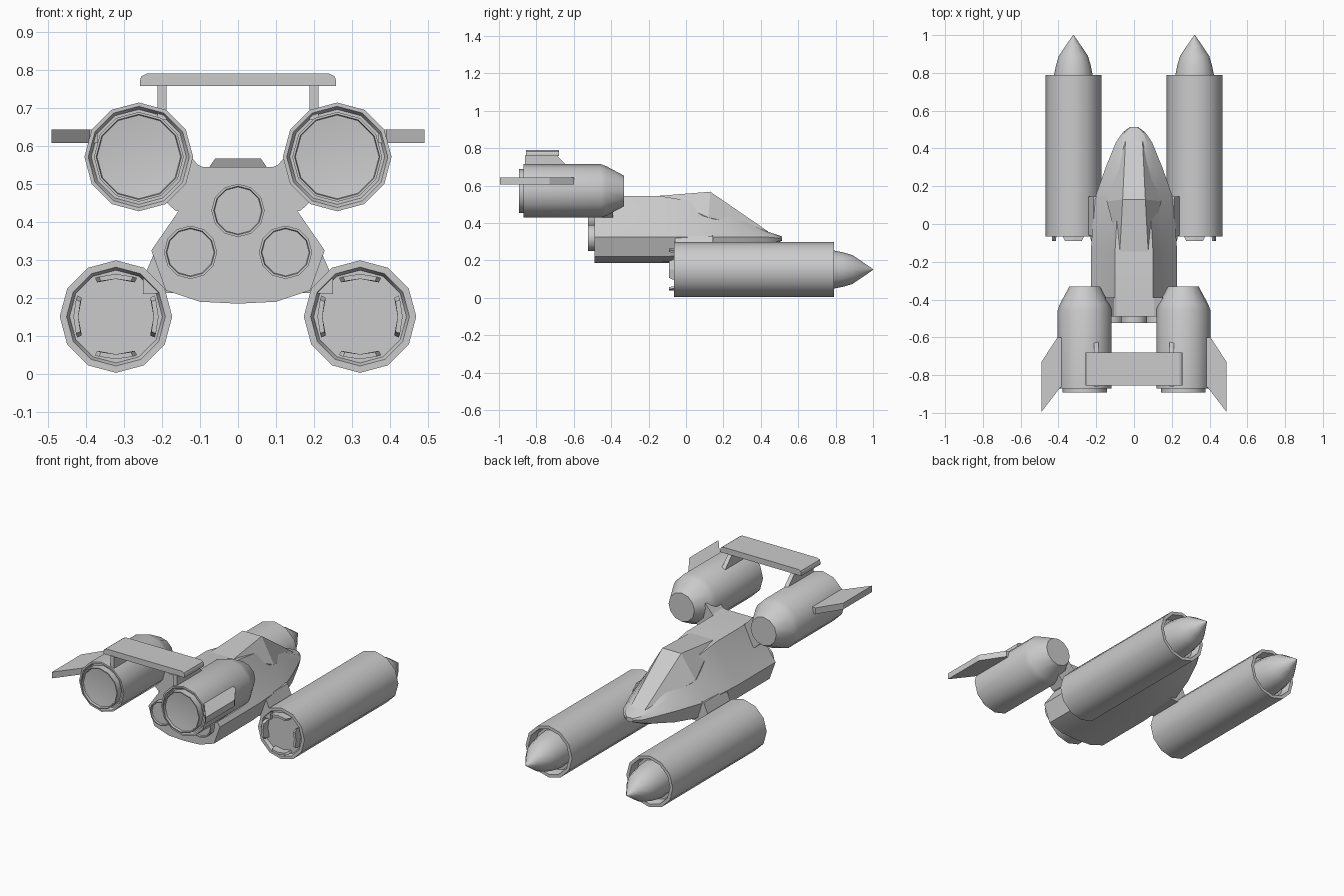
import bpy, bmesh
from math import sin, cos, pi, radians

if "Cube" in bpy.data.objects:
    bpy.data.objects.remove(bpy.data.objects["Cube"])


def finish(name, bm, angle=35, bevel=0):
    bmesh.ops.remove_doubles(bm, verts=bm.verts, dist=1e-5)
    bmesh.ops.recalc_face_normals(bm, faces=bm.faces)
    me = bpy.data.meshes.new(name)
    bm.to_mesh(me)
    bm.free()
    ob = bpy.data.objects.new(name, me)
    bpy.context.collection.objects.link(ob)
    bpy.ops.object.select_all(action='DESELECT')
    bpy.context.view_layer.objects.active = ob
    ob.select_set(True)
    if bevel:
        m = ob.modifiers.new("Bevel", 'BEVEL')
        m.width, m.segments = bevel, 3
    if angle:
        bpy.ops.object.shade_smooth_by_angle(angle=radians(angle))
    return ob


def loft(name, rings, angle=35):
    """Skin a list of closed rings and cap both ends."""
    bm = bmesh.new()
    vs = [[bm.verts.new(p) for p in ring] for ring in rings]
    n = len(vs[0])
    for a, b in zip(vs, vs[1:]):
        for i in range(n):
            j = (i + 1) % n
            bm.faces.new((a[i], a[j], b[j], b[i]))
    bm.faces.new(vs[0])
    bm.faces.new(vs[-1])
    return finish(name, bm, angle)


def lathe(name, cx, cz, profile, seg=12, angle=35):
    """Revolve (radius, y) pairs about an axis along y."""
    return loft(name, [[(cx + r * sin(2 * pi * i / seg), y, cz + r * cos(2 * pi * i / seg))
                        for i in range(seg)] for r, y in profile], angle)


def prism(name, pts, axis, lo, hi):
    """Extrude a 2D outline along x, y or z."""
    def at(p, t):
        q = list(p)
        q.insert('xyz'.index(axis), t)
        return q
    return loft(name, [[at(p, t) for p in pts] for t in (lo, hi)], 0)


# Fuselage: half sections (y, points from top edge round to keel), mirrored
sections = [
    (-0.49, [(.10, .545), (.152, .435), (.228, .325), (.19, .22), (.10, .19), (0, .185)]),
    (-0.14, [(.10, .545), (.152, .435), (.228, .325), (.19, .22), (.10, .19), (0, .185)]),
    (0.13, [(.085, .50), (.14, .425), (.21, .325), (.18, .23), (.10, .20), (0, .195)]),
    (0.30, [(.07, .415), (.10, .385), (.15, .325), (.135, .255), (.07, .235), (0, .23)]),
    (0.43, [(.045, .356), (.07, .35), (.097, .325), (.085, .285), (.05, .272), (0, .27)]),
    (0.485, [(.035, .338), (.05, .335), (.06, .32), (.05, .30), (.03, .294), (0, .292)]),
    (0.513, [(.012, .328), (.018, .326), (.022, .318), (.018, .308), (.01, .305), (0, .304)]),
]
loft("fuselage", [[(x, y, z) for x, z in h] + [(-x, y, z) for x, z in h[-2::-1]]
                  for y, h in sections], 30)

# Faceted canopy
bm = bmesh.new()
for x, y, z in [(.045, .44, .354), (.06, .13, .567), (.075, -.145, .545), (.145, .12, .43),
                (.05, .40, .34), (.075, -.14, .50)]:
    bm.verts.new((x, y, z))
    bm.verts.new((-x, y, z))
bmesh.ops.convex_hull(bm, input=bm.verts)
finish("canopy", bm, 0)

# Three tail nozzles on the fuselage
for i, (x, z) in enumerate([(0, .43), (-.125, .32), (.125, .32)]):
    lathe(f"tail_nozzle_{i}", x, z, [(.07, -.48), (.07, -.525), (.064, -.525), (.062, -.515)])

for s, side in ((-1, "left"), (1, "right")):
    # Lower pod: hollow rims at both ends
    cx, cz = s * .321, .151
    lathe(f"lower_pod_{side}", cx, cz, [(.122, -.045), (.13, -.065), (.148, -.065),
                                        (.148, .79), (.13, .79), (.12, .74)])
    lathe(f"pod_nose_cone_{side}", cx, cz, [(.106, .735), (.102, .79), (.092, .84), (.077, .89),
                                            (.04, .945), (.002, 1.0)])
    # Four bent clamps on the pod tail
    for k in range(4):
        def arc(y, half):
            a0 = k * pi / 2
            out = [(a0 + t * half, .112 / cos(t * half * .5)) for t in (-1, 0, 1)]
            inn = [(a, r - .013) for a, r in reversed(out)]
            return [(cx + r * sin(a), y, cz + r * cos(a)) for a, r in out + inn]
        loft(f"pod_clamp_{side}_{k}", [arc(-.04, .50), arc(-.066, .50), arc(-.09, .40)], 0)
    # Strut joining pod and fuselage
    prism(f"pod_strut_{side}", [(s * x, z) for x, z in
                                [(.14, .34), (.215, .33), (.25, .25), (.25, .21), (.14, .215)]],
          'y', -.06, .145)

    # Upper engine with tapered intake end and rear nozzle
    ex, ez = s * .261, .571
    lathe(f"upper_engine_{side}", ex, ez, [(.125, -.855), (.133, -.87), (.143, -.87), (.143, -.455),
                                           (.132, -.425), (.082, -.332)], 12, 40)
    lathe(f"engine_nozzle_{side}", ex, ez, [(.118, -.84), (.118, -.892), (.112, -.892),
                                            (.11, -.878), (.06, -.872)], 12)
    # Pylon joining engine and fuselage
    prism(f"engine_pylon_{side}", [(s * x, z) for x, z in
                                   [(.08, .54), (.105, .55), (.15, .60), (.22, .48),
                                    (.165, .43), (.12, .42)]], 'y', -.49, -.39)
    # Swept side fin
    prism(f"side_fin_{side}", [(s * x, y) for x, y in
                               [(.37, -.60), (.405, -.60), (.49, -.73), (.49, -.995),
                                (.39, -.865), (.37, -.86)]], 'z', .607, .643)
    # Spoiler support
    prism(f"spoiler_support_{side}", [(-.86, .67), (-.86, .76), (-.69, .76), (-.62, .69),
                                      (-.62, .67)], 'x', s * .2 - .012, s * .2 + .012)

# Spoiler: flat underside, rounded top corners
ends = [(.258, .757), (.258, .772), (.254, .783), (.24, .79)]
prism("spoiler", ends + [(-x, z) for x, z in reversed(ends)], 'y', -.855, -.68)
